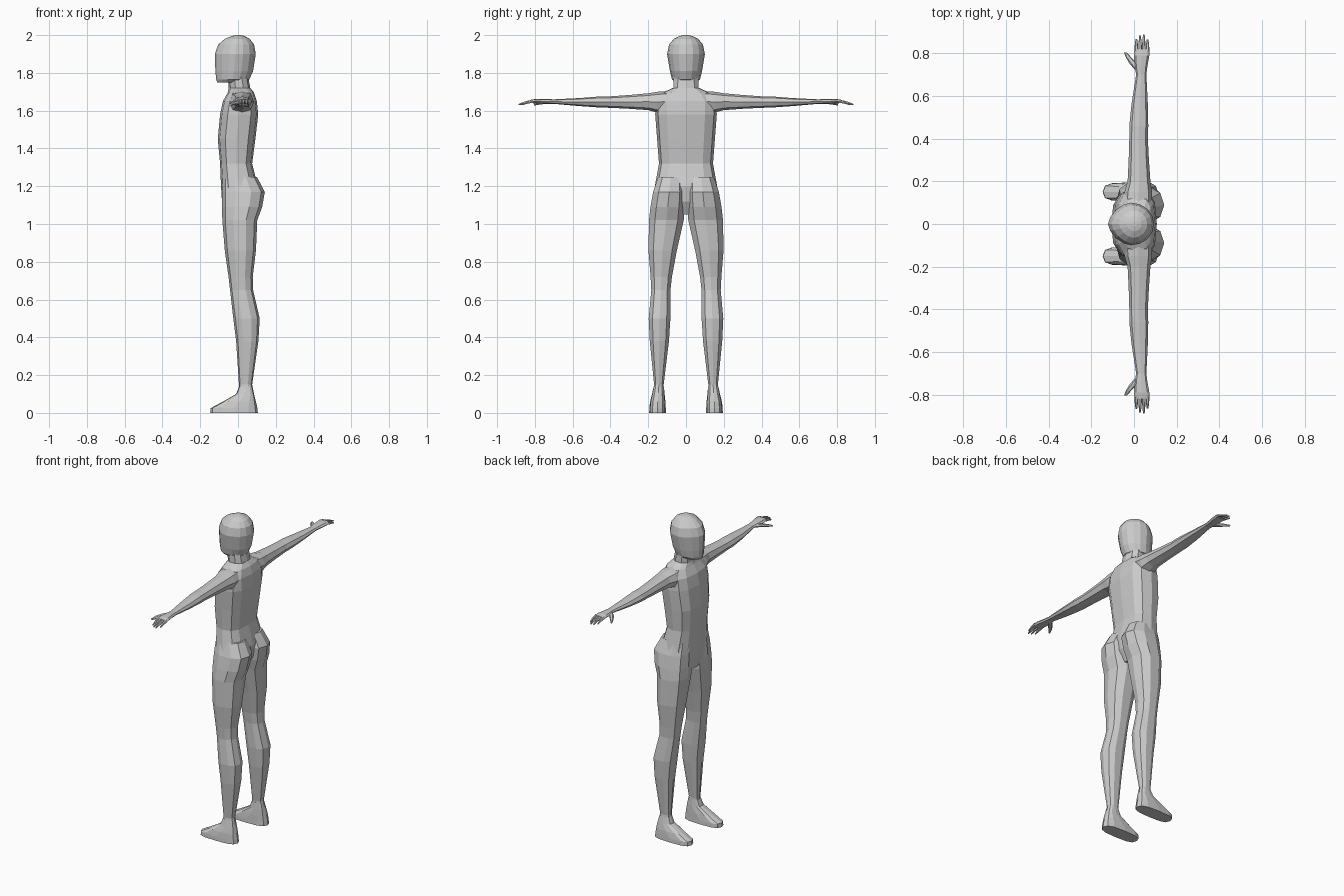
import bpy
import bmesh
import math

default_cube = bpy.data.objects.get("Cube")
if default_cube:
    bpy.data.objects.remove(default_cube, do_unlink=True)

# One plain grey for the whole figure
GREY = (0.6, 0.6, 0.6, 1)
grey = bpy.data.materials.new("plain grey")
grey.use_nodes = True
grey.diffuse_color = GREY
grey.node_tree.nodes["Principled BSDF"].inputs["Base Color"].default_value = GREY


def ring_points(u0, u1, v0, v1, sides, power_front, power_back):
    """Rounded section filling the box u0..u1, v0..v1; the power sets how square it is."""
    middle_u, middle_v = (u0 + u1) / 2, (v0 + v1) / 2
    points = []
    for step in range(sides):
        angle = math.tau * step / sides
        c, s = math.cos(angle), math.sin(angle)
        power = power_front if c < 0 else power_back
        u = math.copysign(abs(c) ** (2 / power), c) * (u1 - u0) / 2
        v = math.copysign(abs(s) ** (2 / power), s) * (v1 - v0) / 2
        points.append((middle_u + u, middle_v + v))
    return points


def loft(name, sections, sides=12, along="z", side=1, front=2.3, back=2.3):
    """Skin sections (position, u0, u1, v0, v1) that are stacked along z or along y."""
    bm = bmesh.new()
    rings = []
    for position, *box in sections:
        ring = []
        for u, v in ring_points(*box, sides, front, back):
            y, z = (v, position) if along == "z" else (position, v)
            ring.append(bm.verts.new((u, y * side, z)))
        rings.append(ring)
    for low, high in zip(rings, rings[1:]):
        for i in range(sides):
            j = (i + 1) % sides
            bm.faces.new((low[i], low[j], high[j], high[i]))
    bm.faces.new(rings[0])
    bm.faces.new(rings[-1])
    bmesh.ops.recalc_face_normals(bm, faces=bm.faces)
    mesh = bpy.data.meshes.new(name)
    bm.to_mesh(mesh)
    bm.free()
    mesh.materials.append(grey)
    obj = bpy.data.objects.new(name, mesh)
    bpy.context.collection.objects.link(obj)
    return obj


def centred(rows):
    """Turn (z, front, back, half width) rows into sections centred on y = 0."""
    return [(z, front, back, -half, half) for z, front, back, half in rows]


# Head with a pointed face ridge and a rounded skull
head_rows = [
    (1.748, -.11, .03, .05),
    (1.765, -.115, .06, .074),
    (1.81, -.12, .08, .085),
    (1.9, -.122, .094, .1),
    (1.95, -.105, .085, .09),
    (1.98, -.07, .062, .065),
    (1.995, -.035, .035, .035),
    (2, -.01, .015, .012),
]
loft("head", centred(head_rows), sides=16, front=1.65, back=2)

# Neck
neck_rows = [(1.66, -.06, .08, .08), (1.72, -.05, .065, .07), (1.8, -.055, .05, .068)]
loft("neck", centred(neck_rows), sides=10)

# Torso from the crotch to the shoulder line
torso_rows = [
    (1.05, -.07, .06, .07),
    (1.12, -.085, .095, .165),
    (1.2, -.09, .105, .165),
    (1.32, -.095, .075, .143),
    (1.45, -.107, .092, .153),
    (1.58, -.095, .107, .163),
    (1.65, -.08, .1, .16),
    (1.695, -.055, .085, .125),
    (1.72, -.045, .065, .07),
]
loft("torso", centred(torso_rows), front=2.7, back=2.9)

# Leg with its buttock, knee and calf
leg_sections = [
    (.1, .005, .085, .115, .178),
    (.15, .005, .075, .117, .17),
    (.38, -.01, .108, .088, .194),
    (.5, -.025, .115, .08, .2),
    (.65, -.042, .08, .08, .186),
    (.72, -.05, .078, .072, .19),
    (.86, -.07, .095, .045, .202),
    (1.02, -.083, .102, .008, .2),
    (1.09, -.085, .128, .002, .192),
    (1.17, -.085, .142, 0, .178),
    (1.25, -.08, .1, .01, .15),
]

# Wedge foot with a flat sole
foot_sections = [
    (0, -.147, .105, .106, .195),
    (.025, -.145, .103, .107, .194),
    (.06, -.08, .095, .109, .19),
    (.1, -.01, .085, .113, .18),
    (.14, .006, .075, .117, .171),
]

# Arm from inside the shoulder to the end of the palm
arm_sections = [
    (.08, -.05, .085, 1.6, 1.705),
    (.15, -.045, .085, 1.59, 1.7),
    (.2, -.03, .077, 1.603, 1.692),
    (.3, -.025, .07, 1.61, 1.683),
    (.4, -.022, .065, 1.615, 1.676),
    (.46, -.022, .067, 1.617, 1.675),
    (.56, -.012, .065, 1.624, 1.667),
    (.7, .01, .058, 1.636, 1.66),
    (.74, .003, .063, 1.636, 1.662),
    (.79, 0, .072, 1.638, 1.663),
    (.82, .002, .073, 1.64, 1.658),
]

# Thumb reaching forward from the wrist
thumb_sections = [
    (.715, .012, .04, 1.637, 1.656),
    (.75, -.02, .02, 1.634, 1.654),
    (.78, -.038, -.012, 1.63, 1.647),
    (.805, -.047, -.034, 1.626, 1.636),
]

finger_tips = [.868, .884, .888, .866]


def finger_sections(index, tip):
    """A finger that tapers and droops toward its tip."""
    x = .011 + index * .0175
    reach = tip - .81
    rows = []
    for share, radius, drop in ((0, .009, 0), (.5, .0075, .006), (1, .004, .018)):
        z = 1.65 - drop
        rows.append((.81 + reach * share, x - radius, x + radius, z - radius, z + radius))
    return rows


# Both limbs on each side; the figure looks toward -x, so its left is -y
for label, side in (("left", -1), ("right", 1)):
    loft(f"{label}_leg", leg_sections, sides=10, side=side)
    loft(f"{label}_foot", foot_sections, sides=12, side=side, front=3.2, back=2.8)
    loft(f"{label}_arm", arm_sections, sides=8, along="y", side=side)
    loft(f"{label}_thumb", thumb_sections, sides=6, along="y", side=side)
    for index, tip in enumerate(finger_tips):
        loft(f"{label}_finger_{index + 1}", finger_sections(index, tip),
             sides=6, along="y", side=side)
